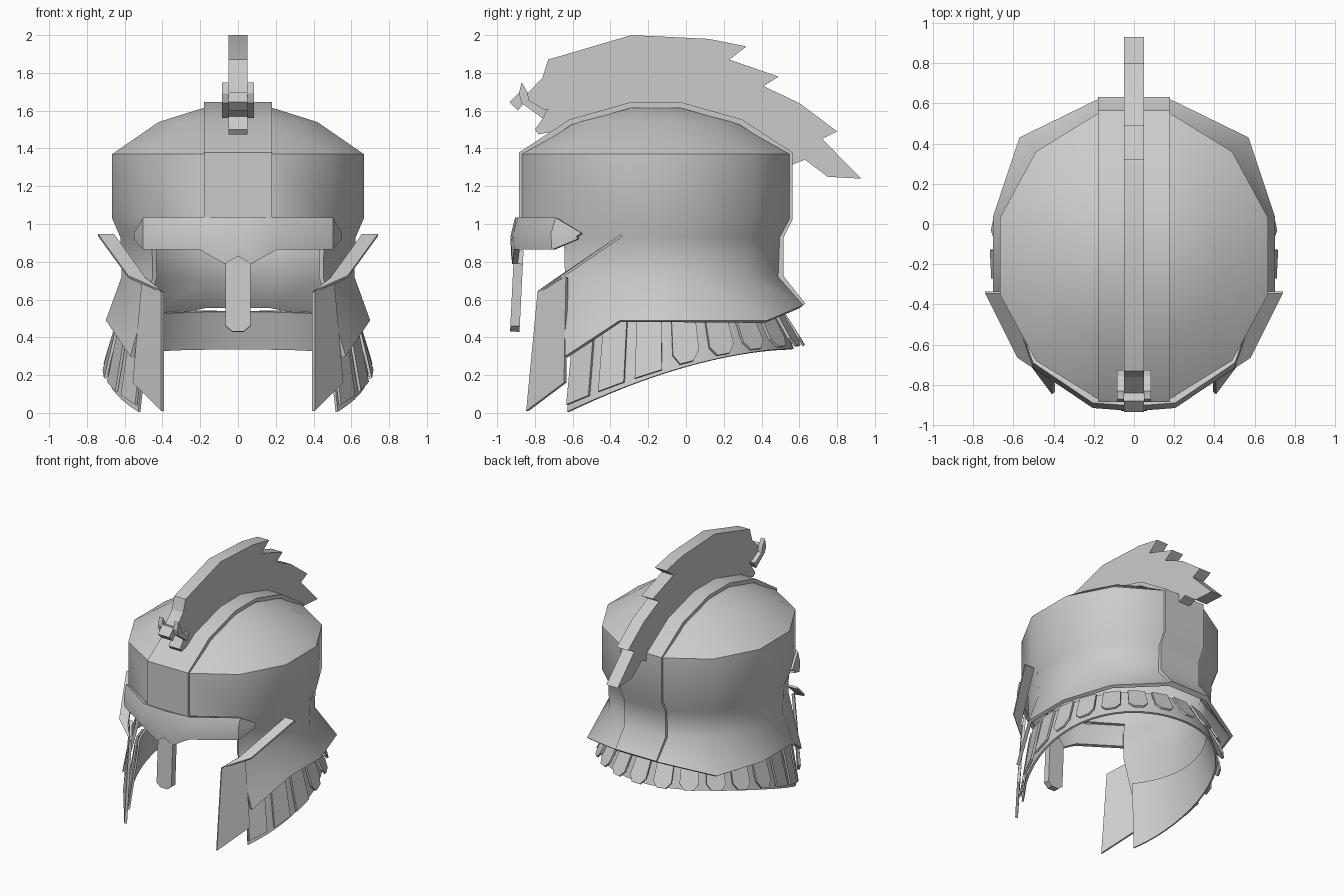
import bpy, bmesh
from math import sin, cos, radians

if "Cube" in bpy.data.objects:
    bpy.data.objects.remove(bpy.data.objects["Cube"], do_unlink=True)

steel = bpy.data.materials.new("grey_steel")
steel.use_nodes = True
steel.diffuse_color = (0.6, 0.6, 0.6, 1)
steel.node_tree.nodes["Principled BSDF"].inputs["Base Color"].default_value = (0.6, 0.6, 0.6, 1)


def finish(name, bm, thick=0, offset=0, mirror=False, angle=25):
    """Turn a bmesh into an object, apply its modifiers and shade it."""
    mesh = bpy.data.meshes.new(name)
    bm.to_mesh(mesh)
    bm.free()
    ob = bpy.data.objects.new(name, mesh)
    bpy.context.collection.objects.link(ob)
    mesh.materials.append(steel)
    bpy.ops.object.select_all(action='DESELECT')
    ob.select_set(True)
    bpy.context.view_layer.objects.active = ob
    if mirror:
        ob.modifiers.new("Mirror", 'MIRROR')
    if thick:
        mod = ob.modifiers.new("Solidify", 'SOLIDIFY')
        mod.thickness, mod.offset = thick, offset
        mod.use_even_offset = True
    for mod in list(ob.modifiers):
        bpy.ops.object.modifier_apply(modifier=mod.name)
    bpy.ops.object.shade_smooth_by_angle(angle=radians(angle))
    return ob


def grid(name, rows, closed=False, skip=lambda r, c: False, cap=False, **kw):
    """Sheet from rows of points, top to bottom, left to right seen from outside."""
    bm = bmesh.new()
    vs = [[bm.verts.new(p) for p in row] for row in rows]
    n = len(rows[0])
    for r in range(len(rows) - 1):
        for c in range(n if closed else n - 1):
            if not skip(r, c):
                d = (c + 1) % n
                bm.faces.new((vs[r][c], vs[r + 1][c], vs[r + 1][d], vs[r][d]))
    if cap:
        bm.faces.new(vs[0])
    loose = [v for v in bm.verts if not v.link_faces]
    bmesh.ops.delete(bm, geom=loose, context='VERTS')
    return finish(name, bm, **kw)


def plates(name, polys, **kw):
    """Flat polygons, thickened by the solidify modifier."""
    bm = bmesh.new()
    for poly in polys:
        bm.faces.new([bm.verts.new(p) for p in poly])
    return finish(name, bm, **kw)


def prism(name, yz, x0, x1, **kw):
    """Side outline extruded from x0 to x1."""
    bm = bmesh.new()
    face = bm.faces.new([bm.verts.new((x0, y, z)) for y, z in yz])
    new = bmesh.ops.extrude_face_region(bm, geom=[face])["geom"]
    moved = [g for g in new if isinstance(g, bmesh.types.BMVert)]
    bmesh.ops.translate(bm, verts=moved, vec=(x1 - x0, 0, 0))
    bmesh.ops.recalc_face_normals(bm, faces=bm.faces)
    return finish(name, bm, **kw)


# Helmet shell: twelve-sided dome, pinched neck, flared rim, open at the face
MID = -0.16
angles = [radians(15 + 30 * k) for k in range(12)]


def ring(z, s):
    return [(0.69 * s * sin(a), MID - 0.735 * s * cos(a), z) for a in angles]


rim = [(0.18, -0.8, 0.4), (0.57, -0.64, 0.30), (0.70, -0.35, 0.49),
       (0.70, 0.04, 0.49), (0.57, 0.43, 0.49), (0.18, 0.62, 0.57)]
rim += [(-x, y, z) for x, y, z in reversed(rim)]
levels = [(1.63, 0.2), (1.54, 0.63), (1.37, 1), (1.03, 1), (0.93, 0.935), (0.72, 0.925)]
grid("helmet_shell", [ring(z, s) for z, s in levels] + [rim], closed=True, cap=True,
     skip=lambda r, c: r > 2 and c in (0, 10, 11), thick=0.025, offset=-1, angle=50)

# Raised centre band from brow over the crown to the neck rim
band = [(-0.87, 1.0), (-0.87, 1.37), (-0.61, 1.54), (-0.29, 1.63), (-0.03, 1.63),
        (0.29, 1.54), (0.55, 1.37), (0.55, 1.03), (0.5, 0.93), (0.5, 0.72), (0.62, 0.57)]
grid("centre_band", [[(x, y, z) for x in (0.18, -0.18)] for y, z in band],
     thick=0.03, angle=50)

# Plume with a jagged back
plume = [(-0.73, 1.87), (-0.29, 2.0), (0.12, 1.98), (0.32, 1.94), (0.23, 1.87),
         (0.49, 1.78), (0.41, 1.73), (0.6, 1.64), (0.8, 1.49), (0.72, 1.45),
         (0.93, 1.24), (0.75, 1.25), (0.63, 1.34), (0.55, 1.31), (0.28, 1.53),
         (-0.03, 1.62), (-0.28, 1.62), (-0.6, 1.53), (-0.7, 1.49), (-0.78, 1.475),
         (-0.8, 1.5), (-0.75, 1.57), (-0.85, 1.65), (-0.89, 1.6), (-0.935, 1.645),
         (-0.88, 1.7), (-0.84, 1.69), (-0.76, 1.775)]
prism("plume", plume, -0.05, 0.05)

# Clasps on both sides of the plume front
clasp = [(-0.87, 1.75), (-0.84, 1.7), (-0.83, 1.655), (-0.755, 1.61), (-0.727, 1.61),
         (-0.76, 1.56), (-0.87, 1.64), (-0.885, 1.69)]
prism("plume_clasps", clasp, 0.05, 0.085, mirror=True)

# Brow guard wrapping the front: x, y, top, bottom of each column
brow = [(0, -0.89, 1.03, 0.83), (0.07, -0.885, 1.03, 0.79), (0.2, -0.875, 1.03, 0.865),
        (0.49, -0.68, 1.03, 0.865), (0.535, -0.55, 0.95, 0.92)]
grid("brow_guard", [[(x, y, t) for x, y, t, b in brow],
                    [(x, y - 0.025, (t + b) / 2) for x, y, t, b in brow],
                    [(x, y - 0.02, b) for x, y, t, b in brow]],
     mirror=True, thick=0.03, angle=35)

# Nose guard
nose = [(0.065, 0.79), (0.065, 0.46), (0.03, 0.43), (-0.03, 0.43), (-0.065, 0.46),
        (-0.065, 0.79), (0, 0.86)]
plates("nose_guard", [[(x, -0.885 - (0.86 - z) * 0.05, z) for x, z in nose]], thick=0.05)

# Cheek plates and the swept wings above them
plates("cheek_plates", [[(0.40, -0.78, 0.64), (0.40, -0.84, 0.01),
                         (0.55, -0.64, 0.16), (0.50, -0.63, 0.72)]],
       mirror=True, thick=0.02)
plates("cheek_wings", [[(0.40, -0.78, 0.64), (0.58, -0.66, 0.72), (0.74, -0.34, 0.94),
                        (0.655, -0.34, 0.94), (0.49, -0.68, 0.71)]],
       mirror=True, thick=0.015)


# Neck skirt: t runs from the top to the slanting lower edge
def skirt(deg, t, push=0):
    a = radians(deg)
    y = MID - 0.73 * cos(a)
    low = 0.34 - 0.32 * (max(0, 0.57 - y) / 1.17) ** 1.7
    top = 0.5 + 0.04 * max(0, -cos(a))
    s = 0.9 + 0.1 * t + push
    return (0.69 * s * sin(a), MID - 0.73 * s * cos(a), top + (low - top) * t)


grid("neck_skirt", [[skirt(50 + 260 * i / 40, t) for i in range(41)] for t in (0, 1)],
     thick=0.015, offset=-1, angle=30)

# Overlapping slats round the skirt, chamfered towards the back
slats = []
for k in range(17):
    mid, back = 56 + 15.5 * k, 1 - abs(k - 8) / 8
    shape = [(-1, 0), (-1, 0.93), (1, 0.93), (1, 0)]
    if 3 <= k <= 13:
        shape = [(-1, 0), (-1, 0.72), (-0.5, 0.92), (0.5, 0.92), (1, 0.72), (1, 0)]
    slats.append([skirt(mid + 5.5 * w, t, 0.02 + 0.07 * t * back) for w, t in shape])
plates("skirt_slats", slats, thick=0.015)
